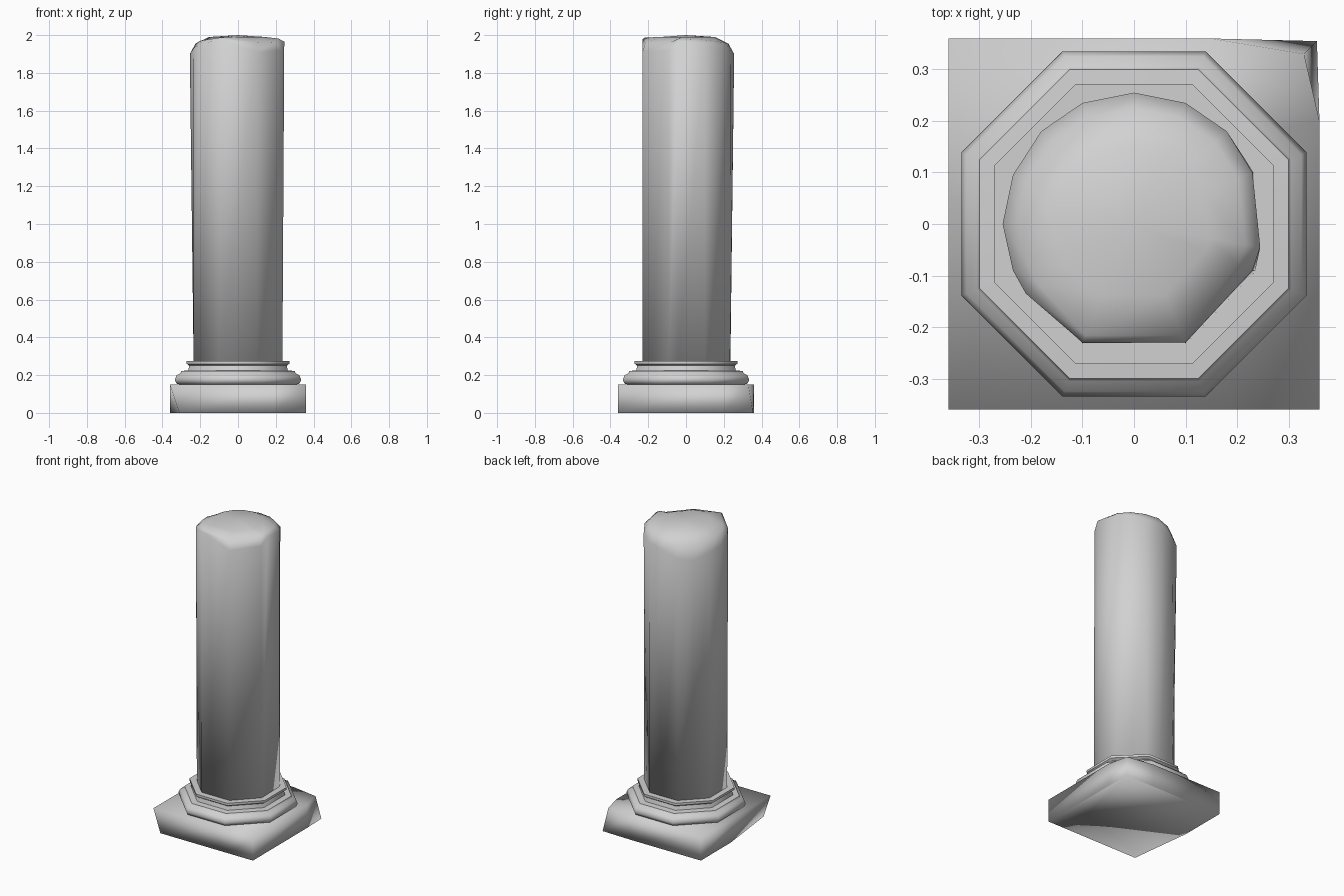
import bpy
import bmesh
import math

# Remove the default object only
default_cube = bpy.data.objects.get("Cube")
if default_cube:
    bpy.data.objects.remove(default_cube, do_unlink=True)

# Single stone colour
stone = bpy.data.materials.new("pale_grey_stone")
stone_colour = (0.64, 0.64, 0.64, 1.0)
stone.use_nodes = True
stone.diffuse_color = stone_colour
stone.node_tree.nodes["Principled BSDF"].inputs["Base Color"].default_value = stone_colour


def loft(name, rings, tip=None, smooth_angle=None):
    """Skin a stack of matching rings, closing the top with a cap or a tip."""
    bm = bmesh.new()
    loops = [[bm.verts.new(point) for point in ring] for ring in rings]
    count = len(loops[0])
    for lower, upper in zip(loops, loops[1:]):
        for i in range(count):
            j = (i + 1) % count
            bm.faces.new((lower[i], lower[j], upper[j], upper[i]))
    bm.faces.new(list(reversed(loops[0])))
    if tip:
        apex = bm.verts.new(tip)
        for i in range(count):
            bm.faces.new((loops[-1][i], loops[-1][(i + 1) % count], apex))
    else:
        bm.faces.new(loops[-1])
    bmesh.ops.recalc_face_normals(bm, faces=bm.faces)
    mesh = bpy.data.meshes.new(name)
    bm.to_mesh(mesh)
    bm.free()
    mesh.materials.append(stone)
    obj = bpy.data.objects.new(name, mesh)
    bpy.context.collection.objects.link(obj)
    bpy.ops.object.select_all(action="DESELECT")
    obj.select_set(True)
    bpy.context.view_layer.objects.active = obj
    if smooth_angle is None:
        bpy.ops.object.shade_smooth()
    else:
        bpy.ops.object.shade_smooth_by_angle(angle=math.radians(smooth_angle))
    return obj


def octagon(apothem, z):
    """Regular octagon with flat sides facing the axes."""
    radius = apothem / math.cos(math.pi / 8)
    angles = [math.pi / 8 + i * math.pi / 4 for i in range(8)]
    return [(radius * math.cos(a), radius * math.sin(a), z) for a in angles]


def onto_octagon(x, y, apothem, z):
    """Slide a point radially onto the side of an octagon."""
    angle = math.atan2(y, x)
    side = math.pi / 4
    offset = (angle + side / 2) % side - side / 2
    radius = apothem / math.cos(offset)
    return (radius * math.cos(angle), radius * math.sin(angle), z)


# Square plinth: back corner worn at the top, front corner worn underneath
half, height = 0.36, 0.15
outline = [(-half, -half), (0.19, -half), (half, -half), (half, 0.2),
           (half, half), (0.15, half), (-half, half), (-half, 0.05)]
bottom = [(x, y, 0) for x, y in outline]
top = [(x, y, height) for x, y in outline]
bottom[0] = (-0.31, -half, 0)
bottom[4] = (0.355, 0.355, 0)
top[4] = (0.33, 0.33, height)
loft("plinth", [bottom, top])

# Octagonal base mouldings: rounded lower ring, neck and thin upper collar
moulding_profile = [(0.30, 0.148), (0.325, 0.155), (0.335, 0.175), (0.325, 0.2),
                    (0.305, 0.21), (0.3, 0.222), (0.264, 0.225), (0.258, 0.25),
                    (0.272, 0.26), (0.272, 0.275)]
loft("base_moulding", [octagon(a, z) for a, z in moulding_profile], smooth_angle=50)

# Shaft: octagonal foot spreading to an uneven broken rim
rim = [(0.245, -0.045, 1.965), (0.23, 0.1, 1.95), (0.18, 0.18, 1.93),
       (0.1, 0.235, 1.91), (0, 0.255, 1.9), (-0.1, 0.235, 1.86),
       (-0.18, 0.18, 1.85), (-0.235, 0.095, 1.88), (-0.255, 0, 1.9),
       (-0.235, -0.09, 1.93), (-0.21, -0.135, 1.945), (-0.1, -0.23, 1.98),
       (0.1, -0.23, 1.91), (0.23, -0.09, 1.92)]
foot = [onto_octagon(x, y, 0.235, 0.26) for x, y, z in rim]

# Worn top: steep along the front, rounder at the back
shoulder = []
for x, y, z in rim:
    scale = 0.94 if y < -0.2 else 0.88
    shoulder.append((x * scale, y * scale, z + (1.992 - z) * 0.6))
crown = [(x * 0.6, y * 0.6, 1.99) for x, y, z in rim]
loft("broken_shaft", [foot, rim, shoulder, crown], tip=(0, 0, 2))
